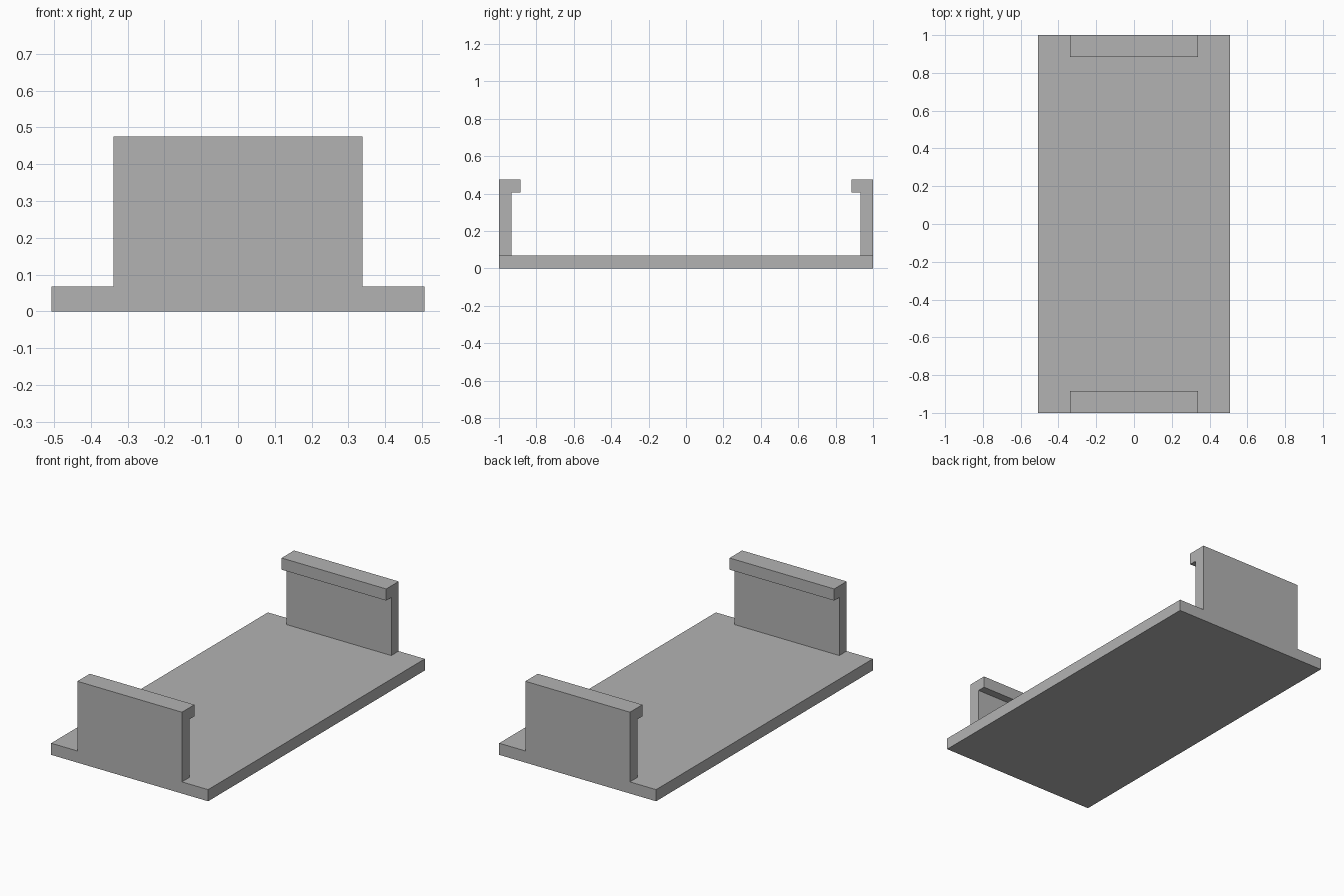
import bpy
import bmesh

cube = bpy.data.objects.get("Cube")
if cube:
    bpy.data.objects.remove(cube, do_unlink=True)

# Single plain grey
grey = bpy.data.materials.new("plain_grey")
grey.use_nodes = True
colour = (0.45, 0.45, 0.45, 1.0)
grey.diffuse_color = colour
grey.node_tree.nodes["Principled BSDF"].inputs["Base Color"].default_value = colour

THICK = 0.068        # plate, wall and lip thickness
HALF_LENGTH = 1.0
TOP = 0.475
LIP_DEPTH = 0.115


def extrude_profile(name, profile, half_width):
    """Extrude a closed (y, z) profile along x, centred on x = 0."""
    bm = bmesh.new()
    face = bm.faces.new([bm.verts.new((-half_width, y, z)) for y, z in profile])
    result = bmesh.ops.extrude_face_region(bm, geom=[face])
    verts = [g for g in result["geom"] if isinstance(g, bmesh.types.BMVert)]
    bmesh.ops.translate(bm, verts=verts, vec=(2 * half_width, 0, 0))
    bmesh.ops.recalc_face_normals(bm, faces=bm.faces)
    mesh = bpy.data.meshes.new(name)
    bm.to_mesh(mesh)
    bm.free()
    mesh.materials.append(grey)
    obj = bpy.data.objects.new(name, mesh)
    bpy.context.collection.objects.link(obj)
    return obj


# Flat base plate
extrude_profile("base_plate", [(-HALF_LENGTH, 0), (HALF_LENGTH, 0),
                               (HALF_LENGTH, THICK), (-HALF_LENGTH, THICK)], 0.507)

# Upright end walls with inward lips
for name, side in (("front_clip_wall", -1), ("back_clip_wall", 1)):
    outer = HALF_LENGTH
    inner = outer - THICK
    lip = outer - LIP_DEPTH
    hook = [(outer, THICK), (outer, TOP), (lip, TOP),
            (lip, TOP - THICK), (inner, TOP - THICK), (inner, THICK)]
    extrude_profile(name, [(side * y, z) for y, z in hook], 0.338)
